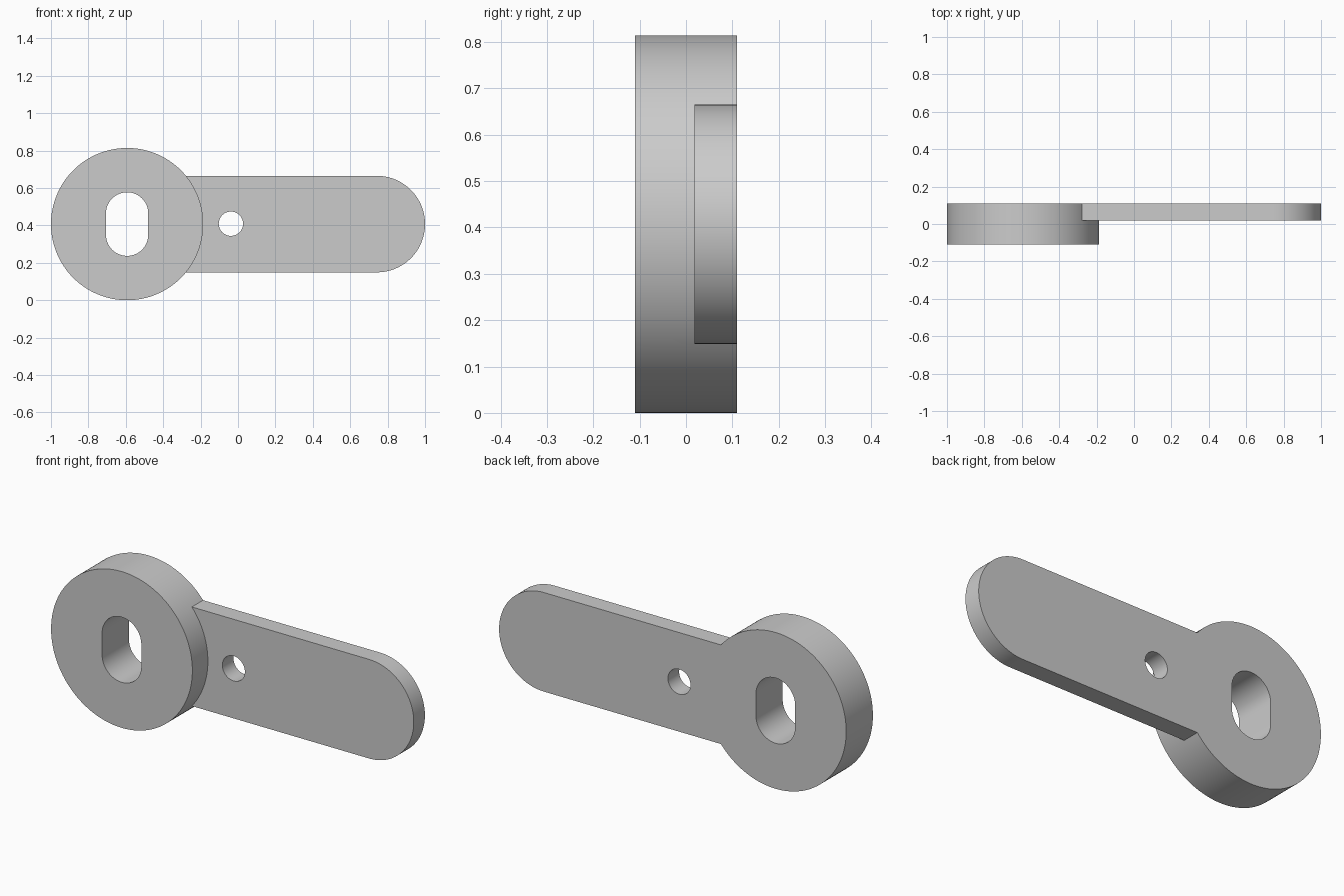
import bpy, bmesh
from math import sin, cos, pi, asin

if "Cube" in bpy.data.objects:
    bpy.data.objects.remove(bpy.data.objects["Cube"])

FRONT, STEP, BACK = -0.11, 0.018, 0.11
CZ = 0.407                       # height of the centre line
HUB_X, HUB_R = -0.593, 0.407
ARM_R = 0.258
TIP_X = 1 - ARM_R


def arc(cx, cz, r, a0, a1, n):
    return [(cx + r * cos(a0 + (a1 - a0) * i / n),
             cz + r * sin(a0 + (a1 - a0) * i / n)) for i in range(n + 1)]


bm = bmesh.new()


def cap(loops, y):
    """Flat face at depth y; the first loop is the outline, the rest are holes."""
    edges = []
    for loop in loops:
        vs = [bm.verts.new((x, y, z)) for x, z in loop]
        edges += [bm.edges.new((vs[i - 1], vs[i])) for i in range(len(vs))]
    bmesh.ops.triangle_fill(bm, use_beauty=True, edges=edges, normal=(0, -1, 0))


def wall(path, y0, y1, closed=False):
    """Side wall swept along y between two depths."""
    pts = path + path[:1] if closed else path
    rows = [[bm.verts.new((x, y, z)) for x, z in pts] for y in (y0, y1)]
    for i in range(len(pts) - 1):
        bm.faces.new((rows[0][i], rows[0][i + 1], rows[1][i + 1], rows[1][i]))


# Profiles: hub circle split where the arm joins, rounded arm, slot, pin hole
a = asin(ARM_R / HUB_R)
hub_outer = arc(HUB_X, CZ, HUB_R, a, 2 * pi - a, 100)
hub_inner = arc(HUB_X, CZ, HUB_R, -a, a, 28)
arm = [hub_inner[0]] + arc(TIP_X, CZ, ARM_R, -pi / 2, pi / 2, 64) + [hub_inner[-1]]
slot = (arc(HUB_X, CZ + 0.057, 0.113, 0, pi, 32)
        + arc(HUB_X, CZ - 0.057, 0.113, pi, 2 * pi, 32))
pin = arc(-0.038, CZ + 0.002, 0.065, 0, 2 * pi, 48)[:-1]

# Flat faces: hub front, arm front, shared back
cap([hub_outer + hub_inner[1:-1], slot], FRONT)
cap([arm + hub_inner[-2:0:-1], pin], STEP)
cap([hub_outer + arm[1:-1], slot, pin], BACK)

# Side walls
wall(hub_outer, FRONT, STEP)
wall(hub_outer, STEP, BACK)
wall(hub_inner, FRONT, STEP)
wall(arm, STEP, BACK)
wall(slot, FRONT, BACK, True)
wall(pin, STEP, BACK, True)

bmesh.ops.remove_doubles(bm, verts=bm.verts[:], dist=1e-5)
bmesh.ops.recalc_face_normals(bm, faces=bm.faces[:])
mesh = bpy.data.meshes.new("lever_arm")
bm.to_mesh(mesh)
bm.free()
lever = bpy.data.objects.new("lever_arm", mesh)
bpy.context.collection.objects.link(lever)
bpy.context.view_layer.objects.active = lever
lever.select_set(True)
bpy.ops.object.shade_smooth_by_angle()
